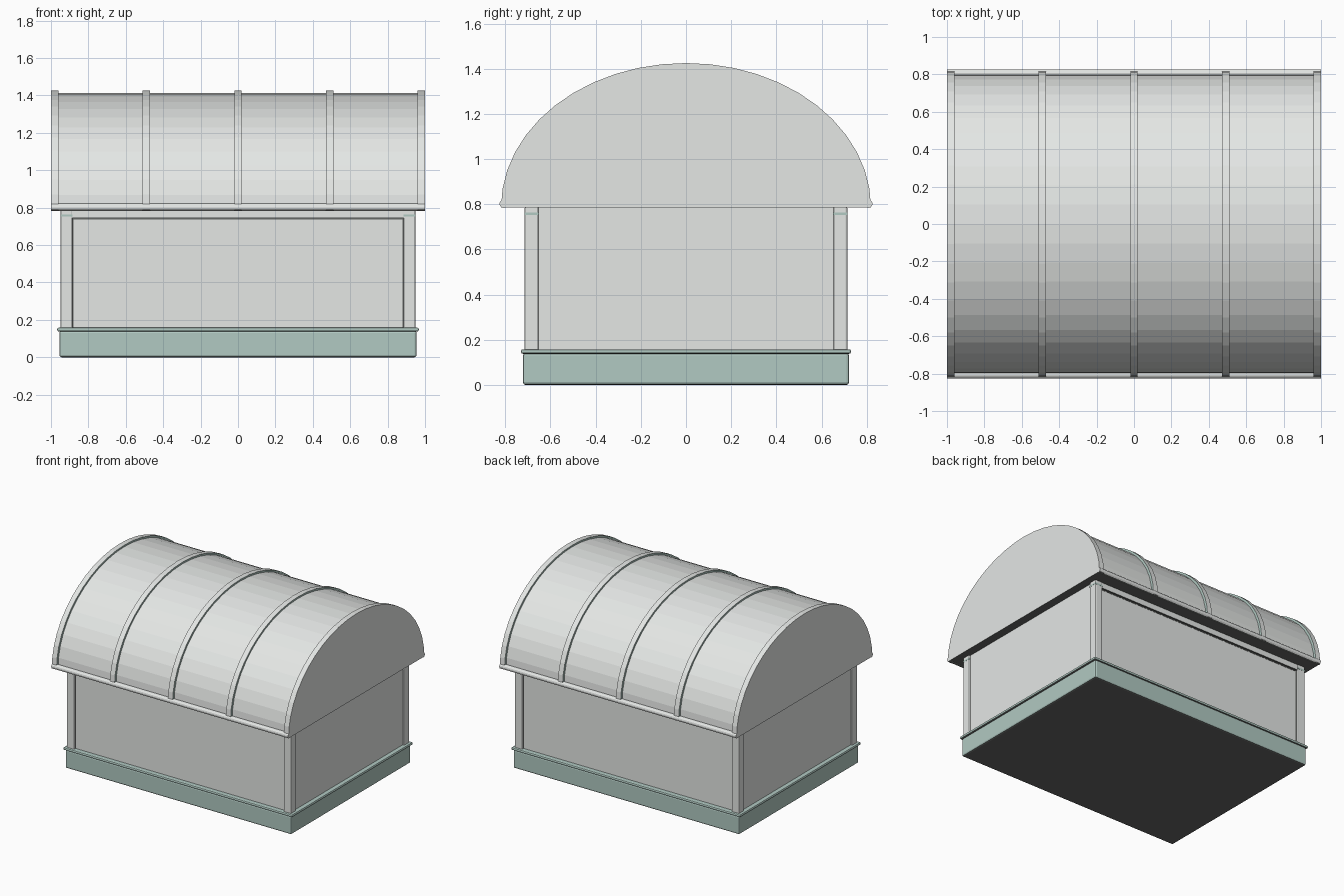
import bpy, bmesh, math

if "Cube" in bpy.data.objects:
    bpy.data.objects.remove(bpy.data.objects["Cube"])


def material(name, rgb):
    m = bpy.data.materials.new(name)
    m.diffuse_color = (*rgb, 1)
    m.use_nodes = True
    m.node_tree.nodes["Principled BSDF"].inputs["Base Color"].default_value = m.diffuse_color
    return m


GREY = material("pale grey", (0.78, 0.80, 0.785))
GREEN = material("sage green", (0.44, 0.585, 0.54))
DARK = material("charcoal", (0.13, 0.135, 0.13))


def finish(name, bm, mat, side_mat=None):
    """Undersides are charcoal; side_mat colours inner faces looking along x."""
    bmesh.ops.recalc_face_normals(bm, faces=bm.faces)
    bm.normal_update()
    for f in bm.faces:
        if f.normal.z < -0.8:
            f.material_index = 1
        elif side_mat and abs(f.normal.x) > 0.9 and abs(f.calc_center_median().x) < 0.99:
            f.material_index = 2
    me = bpy.data.meshes.new(name)
    bm.to_mesh(me)
    bm.free()
    for m in (mat, DARK, side_mat or mat):
        me.materials.append(m)
    ob = bpy.data.objects.new(name, me)
    bpy.context.collection.objects.link(ob)
    return ob


def box(name, lo, hi, mat, bevel=0.0, segments=2):
    bm = bmesh.new()
    bmesh.ops.create_cube(bm, size=1)
    for v in bm.verts:
        v.co = [(a + b) / 2 + c * (b - a) for a, b, c in zip(lo, hi, v.co)]
    if bevel:
        bmesh.ops.bevel(bm, geom=bm.edges[:], offset=bevel, segments=segments,
                        profile=0.5, affect='EDGES')
    return finish(name, bm, mat)


def extrude_x(name, profile, x0, x1, mat, side_mat=None):
    """Closed (y, z) outline drawn out along x."""
    bm = bmesh.new()
    face = bm.faces.new([bm.verts.new((x0, y, z)) for y, z in profile])
    out = bmesh.ops.extrude_face_region(bm, geom=[face])
    for v in out["geom"]:
        if isinstance(v, bmesh.types.BMVert):
            v.co.x = x1
    return finish(name, bm, mat, side_mat)


EAVE = 0.786


def arch(half_width, height, steps=24):
    return [(half_width * math.cos(math.pi * i / steps),
             EAVE + height * math.sin(math.pi * i / steps)) for i in range(steps + 1)]


# Base plinth and the rounded rim on top of it
box("base", (-0.955, -0.722, 0), (0.955, 0.722, 0.142), GREEN, 0.012)
box("base_rim", (-0.967, -0.73, 0.138), (0.967, 0.73, 0.158), GREEN, 0.008)

# Wall block, slightly recessed between the posts
box("walls", (-0.935, -0.695, 0.15), (0.935, 0.695, EAVE + 0.005), GREY)

for sy in (-1, 1):
    for sx in (-1, 1):
        # Corner post
        cx, cy = sx * 0.917, sy * 0.683
        box("corner_post", (cx - 0.031, cy - 0.031, 0.15),
            (cx + 0.031, cy + 0.031, EAVE + 0.005), GREY, 0.008)
        # Thin green band near the post top
        box("post_band", (cx - 0.032, cy - 0.032, 0.752),
            (cx + 0.032, cy + 0.032, 0.764), GREEN)
        # Dark joint between post and long wall
        xs = sorted((sx * 0.880, sx * 0.888))
        ys = sorted((sy * 0.69, sy * 0.697))
        box("panel_joint", (xs[0], ys[0], 0.158), (xs[1], ys[1], 0.742), DARK)
    # Top rail with a dark joint beneath
    ys = sorted((sy * 0.66, sy * 0.71))
    box("top_rail", (-0.89, ys[0], 0.744), (0.89, ys[1], EAVE + 0.005), GREY)
    ys = sorted((sy * 0.69, sy * 0.697))
    box("rail_joint", (-0.888, ys[0], 0.737), (0.888, ys[1], 0.745), DARK)

# Barrel roof with raised ribs
extrude_x("roof", arch(0.80, 0.626), -0.998, 0.998, GREY)
for i in range(5):
    x = -0.98 + 0.49 * i
    extrude_x("roof_rib", arch(0.819, 0.639), x - 0.02, x + 0.02, GREY, GREEN)

# Rounded bead along each eave
for sy in (-1, 1):
    bead = [(sy * 0.807 + 0.019 * math.cos(math.tau * k / 12),
             0.802 + 0.019 * math.sin(math.tau * k / 12)) for k in range(12)]
    extrude_x("eave_bead", bead, -1.0, 1.0, GREY)
